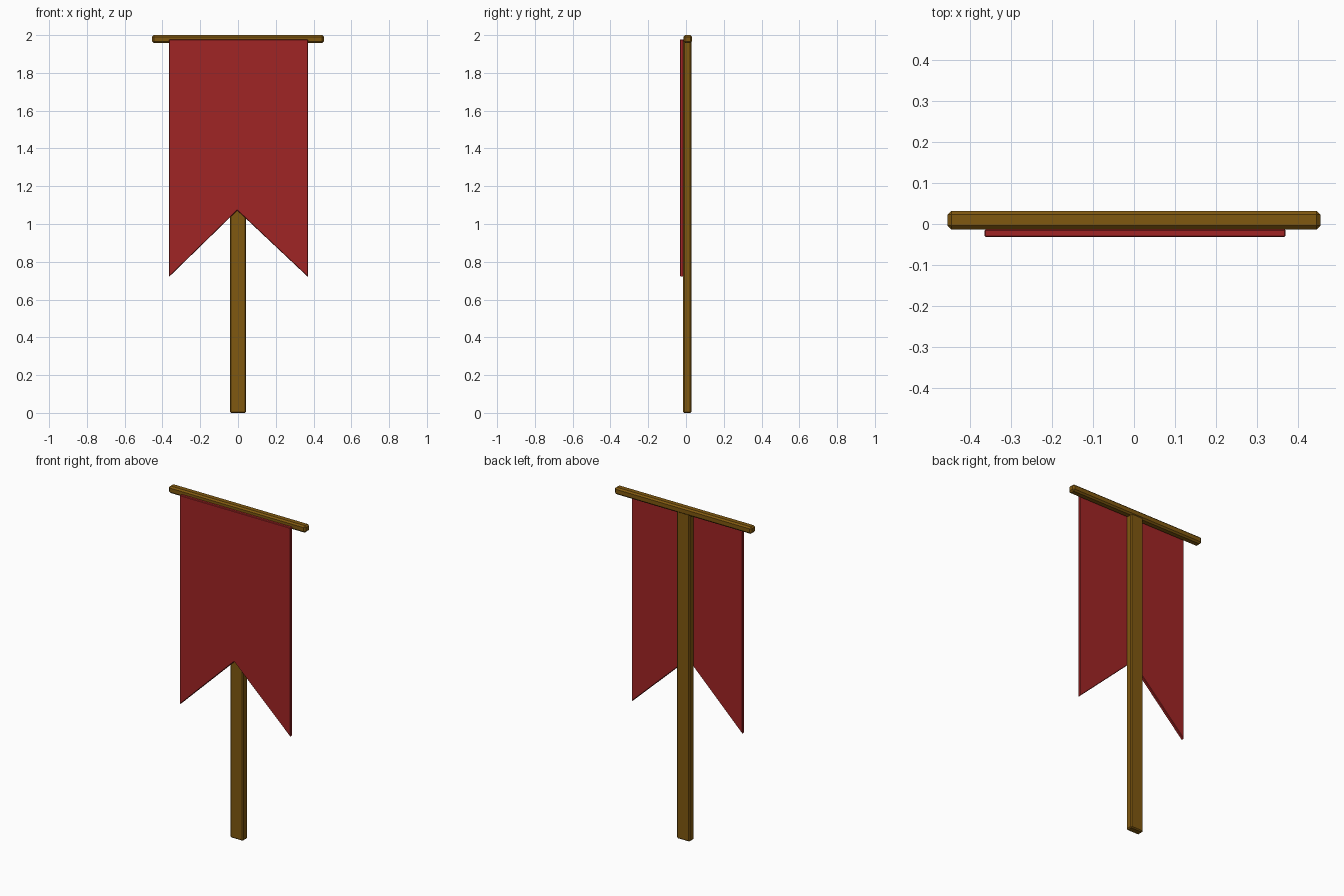
import bpy
import bmesh

cube = bpy.data.objects.get("Cube")
if cube:
    bpy.data.objects.remove(cube, do_unlink=True)


def material(name, colour):
    mat = bpy.data.materials.new(name)
    mat.use_nodes = True
    mat.diffuse_color = colour
    mat.node_tree.nodes["Principled BSDF"].inputs["Base Color"].default_value = colour
    return mat


def prism(name, outline, front, back, mat, bevel):
    """Extrude an x-z outline from front to back and chamfer its edges."""
    bm = bmesh.new()
    face = bm.faces.new([bm.verts.new((x, front, z)) for x, z in outline])
    result = bmesh.ops.extrude_face_region(bm, geom=[face])
    for item in result["geom"]:
        if isinstance(item, bmesh.types.BMVert):
            item.co.y = back
    bmesh.ops.recalc_face_normals(bm, faces=bm.faces)
    mesh = bpy.data.meshes.new(name)
    bm.to_mesh(mesh)
    bm.free()
    mesh.materials.append(mat)
    obj = bpy.data.objects.new(name, mesh)
    bpy.context.collection.objects.link(obj)
    mod = obj.modifiers.new("chamfer", "BEVEL")
    mod.width = bevel
    mod.segments = 1
    mod.limit_method = "ANGLE"
    return obj


def rectangle(half_width, bottom, top):
    return [(-half_width, bottom), (half_width, bottom),
            (half_width, top), (-half_width, top)]


wood = material("brown wood", (0.216, 0.098, 0.005, 1))
cloth = material("red cloth", (0.352, 0.018, 0.018, 1))

# Upright pole and the crossbar resting on its top
prism("pole", rectangle(0.043, 0, 1.975), -0.015, 0.028, wood, 0.006)
prism("crossbar", rectangle(0.455, 1.958, 2.0), -0.013, 0.032, wood, 0.009)

# Swallow-tailed cloth hung on the front
tail = [(-0.365, 1.977), (-0.365, 0.72), (-0.004, 1.072),
        (0.37, 0.72), (0.37, 1.977)]
prism("banner_cloth", tail, -0.032, -0.013, cloth, 0.003)
